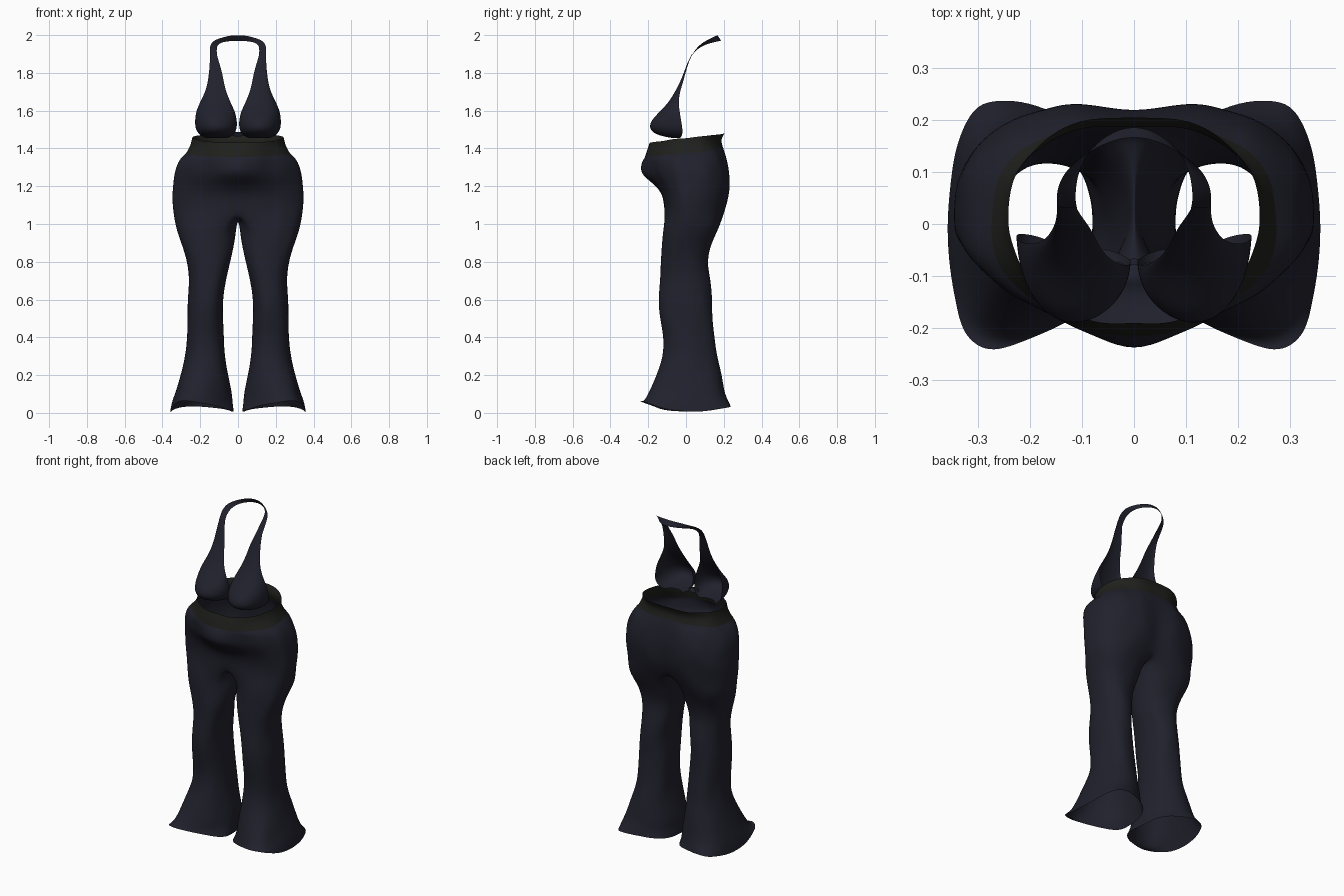
import bpy
import bmesh
from math import sin, cos, pi, radians, exp
from mathutils import Vector, noise

if "Cube" in bpy.data.objects:
    bpy.data.objects.remove(bpy.data.objects["Cube"])

OUTER, INNER = 21, 9      # points round the outside and the inside of a leg


def make_material(name, colour):
    mat = bpy.data.materials.new(name)
    mat.use_nodes = True
    mat.diffuse_color = colour
    mat.node_tree.nodes["Principled BSDF"].inputs["Base Color"].default_value = colour
    return mat


navy = make_material("navy cloth", (0.015, 0.015, 0.026, 1))
charcoal = make_material("charcoal waistband", (0.014, 0.014, 0.012, 1))


def power(value, exponent):
    return (1 if value >= 0 else -1) * abs(value) ** exponent


def crumple(point, amount):
    """Push a point sideways by soft noise, leaving the centre seam in place."""
    if abs(point.x) < 0.001:
        return point
    shift = noise.noise_vector(point * 11) * amount
    return point + Vector((shift.x, shift.y, shift.z * 0.5))


def loft(name, rings, material, wrinkle=0.0, levels=2):
    """Skin neighbouring rings, mirror across x and smooth."""
    bm = bmesh.new()
    rows = [[bm.verts.new(crumple(Vector(p), wrinkle)) for p in ring] for ring in rings]
    for low, high in zip(rows, rows[1:]):
        count = min(len(low), len(high))
        closed = count == OUTER + INNER
        for i in range(count if closed else count - 1):
            j = (i + 1) % count
            bm.faces.new((low[i], low[j], high[j], high[i]))
    for face in bm.faces:
        face.smooth = True
    mesh = bpy.data.meshes.new(name)
    bm.to_mesh(mesh)
    bm.free()
    mesh.materials.append(material)
    obj = bpy.data.objects.new(name, mesh)
    bpy.context.collection.objects.link(obj)
    mirror = obj.modifiers.new("mirror", 'MIRROR')
    mirror.use_clip = True
    mirror.merge_threshold = 0.0005
    subdivide = obj.modifiers.new("smooth", 'SUBSURF')
    subdivide.levels = subdivide.render_levels = levels
    return obj


def leg_ring(z, inside, outside, front, back, splay=0.0, squareness=2.3):
    """Closed ring, outer arc then inner arc; splay narrows it towards the inside."""
    angles = [radians(-125 + 250 * i / (OUTER - 1)) for i in range(OUTER)]
    angles += [radians(125 + 110 * (i + 1) / (INNER + 1)) for i in range(INNER)]
    cx, rx = (inside + outside) / 2, (outside - inside) / 2
    cy, ry = (front + back) / 2, (back - front) / 2
    e = 2 / squareness
    ring = []
    for a in angles:
        x, y = cx + rx * power(cos(a), e), cy + ry * power(sin(a), e)
        taper = 0.42 if y < 0 else 0.25
        y *= 1 - splay * taper * min(1, max(0, (0.29 - x) / 0.25))
        ring.append((x, y, z))
    return ring


def hip_ring(z, tilt, width, front, back, cleft, belly):
    """Half ring from the front centre round the side to the back centre."""
    points = []
    for i in range(OUTER):
        a = -pi / 2 + pi * i / (OUTER - 1)
        x = 0 if i in (0, OUTER - 1) else width * power(cos(a), 0.85)
        if a < 0:
            y = -front * sin(a) - belly * max(0, 1 - x / 0.17)
        else:
            y = back * power(sin(a), 0.75) - cleft * exp(-(x / 0.07) ** 2)
        points.append((x, y, z + tilt * sin(a)))
    return points


# Flared legs: height, inside, outside, front, back, splay
leg_rows = [
    (0.06, 0.03, 0.35, -0.25, 0.243, 1), (0.11, 0.03, 0.33, -0.223, 0.222, 0.8),
    (0.2, 0.052, 0.3, -0.165, 0.195, 0.4), (0.3, 0.068, 0.277, -0.118, 0.166),
    (0.4, 0.073, 0.27, -0.12, 0.147), (0.5, 0.077, 0.268, -0.135, 0.142),
    (0.6, 0.082, 0.265, -0.146, 0.142), (0.7, 0.066, 0.257, -0.137, 0.13),
    (0.8, 0.043, 0.266, -0.136, 0.108), (0.9, 0.021, 0.3, -0.127, 0.135),
    (0.98, 0.01, 0.332, -0.12, 0.178),
]
hem = [(x, y, 0.006 + (0.055 if y < 0 else 0.025) * (y / 0.235) ** 2)
       for x, y, z in leg_ring(0, 0.025, 0.358, -0.26, 0.252, 1, 3)]
legs = [hem] + [leg_ring(*row) for row in leg_rows]

# Hips: height, tilt, half width, front, back, cleft depth, belly point
hip_rows = [
    (1.07, 0, 0.345, -0.115, 0.22, 0.035, 0), (1.14, 0, 0.35, -0.12, 0.238, 0.035, 0),
    (1.2, 0, 0.348, -0.14, 0.243, 0.03, 0.015), (1.26, 0, 0.34, -0.182, 0.241, 0.025, 0.066),
    (1.31, 0, 0.326, -0.193, 0.235, 0.02, 0.055), (1.35, 0.01, 0.303, -0.198, 0.218, 0.01, 0.033),
    (1.377, 0.023, 0.277, -0.2, 0.197, 0, 0.02),
]
hips = [hip_ring(*row) for row in hip_rows]

# Crotch: the lowest hip ring closed by a sagging curve on the centre plane
front_y, back_y = hips[0][0][1], hips[0][-1][1]
crotch = []
for i in range(INNER):
    t = (i + 1) / (INNER + 1)
    crotch.append((0, back_y + (front_y - back_y) * t, 1.07 - 0.045 * sin(pi * t)))
loft("flared_trousers", legs + [hips[0] + crotch] + hips[1:], navy, wrinkle=0.011)

# Waistband, higher and flared at the back
band = [hips[-1], hip_ring(1.42, 0.025, 0.25, -0.198, 0.181, 0, 0.008),
        hip_ring(1.457, 0.025, 0.244, -0.19, 0.205, 0, 0)]
loft("waistband", band, charcoal, wrinkle=0.011)


# Halter cups: height, inside, outside, edge depth, front depth
cup_rows = [
    (1.455, 0.06, 0.165, -0.03, -0.07), (1.468, 0.025, 0.2, -0.02, -0.15),
    (1.5, 0.006, 0.226, -0.018, -0.199), (1.55, 0.005, 0.228, -0.026, -0.187),
    (1.6, 0.018, 0.221, -0.035, -0.133), (1.65, 0.043, 0.198, -0.04, -0.088),
    (1.7, 0.063, 0.173, -0.032, -0.058), (1.75, 0.075, 0.16, -0.016, -0.032),
    (1.81, 0.086, 0.152, 0, -0.008), (1.86, 0.102, 0.149, 0.015, 0.01),
    (1.9, 0.113, 0.147, 0.035, 0.032),
]


def cup_ring(z, inside, outside, edge, front, steps=12):
    """Bulging row whose inner edge sits further forward than its outer edge."""
    lean = 0.3 * max(0, outside - inside - 0.05)
    points = []
    for i in range(steps + 1):
        a = pi * i / steps
        x = (inside + outside) / 2 - (outside - inside) / 2 * cos(a)
        rim = edge - lean * (1 + cos(a)) / 2
        points.append((x, rim + (front - rim) * sin(a), z))
    return points


loft("halter_cups", [cup_ring(*row) for row in cup_rows], navy)

# Neck strap: pairs of lower and upper edge points, overlapping the cup tops
strap = [
    ((0.103, 0.016, 1.865), (0.15, 0.016, 1.865)),
    ((0.113, 0.035, 1.9), (0.148, 0.035, 1.9)),
    ((0.113, 0.068, 1.933), (0.15, 0.062, 1.94)),
    ((0.105, 0.11, 1.953), (0.136, 0.1, 1.968)),
    ((0.08, 0.15, 1.963), (0.095, 0.135, 1.984)),
    ((0.042, 0.178, 1.969), (0.048, 0.16, 1.997)),
    ((0, 0.19, 1.97), (0, 0.17, 2.0)),
]
loft("neck_strap", strap, navy)

# Small tie joining the cups
tie = [((0.035, -0.07, 1.462), (0.035, -0.085, 1.495)),
       ((0, -0.065, 1.465), (0, -0.075, 1.482))]
loft("centre_tie", tie, navy, levels=1)
